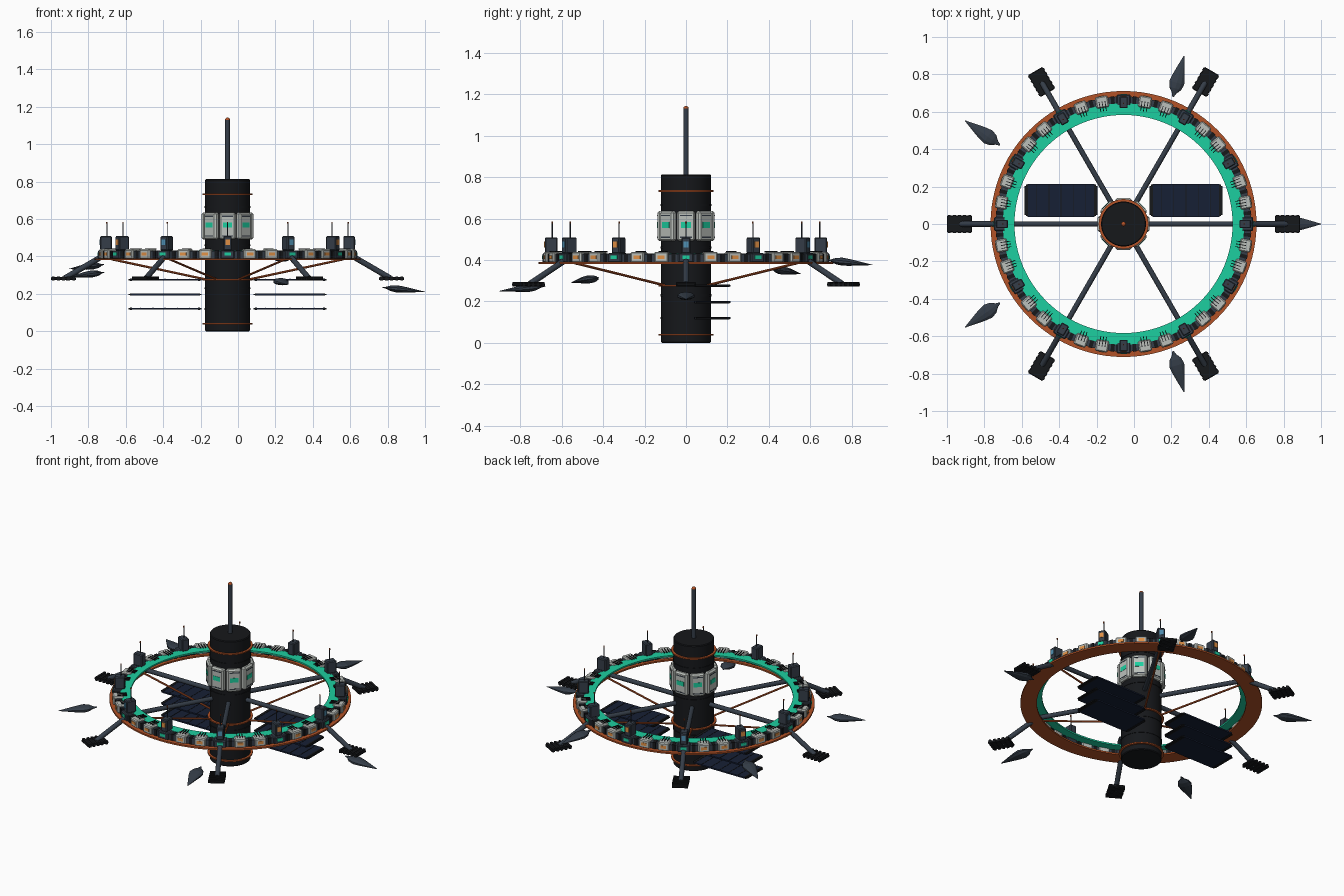
import bpy, bmesh, math
from mathutils import Matrix, Vector

if "Cube" in bpy.data.objects:
    bpy.data.objects.remove(bpy.data.objects["Cube"])

CX = -0.056  # hub axis
COL = {
    "black": (0.008, 0.009, 0.011), "slate": (0.035, 0.047, 0.065),
    "white": (0.50, 0.53, 0.50), "green": (0.012, 0.62, 0.35),
    "orange": (0.45, 0.085, 0.02), "navy": (0.008, 0.014, 0.035),
    "blue": (0.08, 0.28, 0.45), "amber": (0.75, 0.28, 0.06),
}
MATS = {}
for k, c in COL.items():
    MATS[k] = bpy.data.materials.new(k)
    MATS[k].diffuse_color = (*c, 1)
parts = {}


def part(name, mat):
    if name not in parts:
        parts[name] = (bmesh.new(), mat)
    return parts[name][0]


def polar(r, deg, z):
    a = math.radians(deg)
    return Vector((CX + r * math.cos(a), r * math.sin(a), z))


def box(name, mat, loc, dims, deg=0, bevel=0):
    bm = part(name, mat)
    m = Matrix.Translation(loc) @ Matrix.Rotation(math.radians(deg), 4, 'Z') @ Matrix.Diagonal((*dims, 1))
    vs = bmesh.ops.create_cube(bm, size=1, matrix=m)["verts"]
    if bevel:
        es = list({e for v in vs for e in v.link_edges})
        bmesh.ops.bevel(bm, geom=es, offset=bevel, segments=1, affect='EDGES', profile=0.5)


def pbox(name, mat, r, deg, z, dims, bevel=0):
    box(name, mat, polar(r, deg, z), dims, deg, bevel)


def rod(name, mat, a, b, r, r2=None, n=12):
    a, b = Vector(a), Vector(b)
    d = b - a
    m = Matrix.Translation((a + b) / 2) @ d.to_track_quat('Z', 'Y').to_matrix().to_4x4()
    bmesh.ops.create_cone(part(name, mat), cap_ends=True, segments=n, radius1=r,
                          radius2=r if r2 is None else r2, depth=d.length, matrix=m)


def lathe(name, mat, profile, n, closed=False, m=None):
    """Revolve (radius, z) points about the z axis."""
    bm = part(name, mat)
    m = m or Matrix.Translation((CX, 0, 0))
    rings = [[bm.verts.new(m @ Vector((r * math.cos(2 * math.pi * i / n), r * math.sin(2 * math.pi * i / n), z)))
              for i in range(n)] for r, z in profile]
    pairs = list(zip(rings, rings[1:] + rings[:1])) if closed else list(zip(rings, rings[1:]))
    for p, q in pairs:
        for i in range(n):
            j = (i + 1) % n
            bm.faces.new((p[i], p[j], q[j], q[i]))
    if not closed:
        bm.faces.new(rings[0])
        bm.faces.new(rings[-1])


def annulus(name, mat, r0, r1, z0, z1, n=96):
    lathe(name, mat, [(r0, z0), (r1, z0), (r1, z1), (r0, z1)], n, True)


# central hub, bands and mast
lathe("hub", "black", [(0.116, 0), (0.12, 0.005), (0.12, 0.808), (0.116, 0.813)], 48)
for z in (0.04, 0.275, 0.733):
    annulus("hub_bands", "orange", 0.117, 0.133, z - 0.004, z + 0.004, 48)
for z in (0.12, 0.23, 0.46, 0.665):
    annulus("hub_seams", "black", 0.117, 0.123, z - 0.005, z + 0.005, 48)
rod("mast", "slate", (CX, 0, 0.81), (CX, 0, 1.13), 0.013)
bmesh.ops.create_uvsphere(part("mast_tip", "orange"), u_segments=12, v_segments=8, radius=0.013,
                          matrix=Matrix.Translation((CX, 0, 1.13)))

# habitat modules around the hub
for k in range(8):
    a = 45 * k
    pbox("hub_modules", "white", 0.121, a, 0.563, (0.034, 0.088, 0.145), 0.009)
    pbox("hub_module_windows", "green", 0.137, a, 0.568, (0.006, 0.05, 0.028))
    for z in (0.51, 0.615):
        pbox("hub_module_trim", "slate", 0.137, a, z, (0.005, 0.06, 0.006))

# ring: base plate, segmented body and lit deck
annulus("ring_base", "orange", 0.615, 0.711, 0.38, 0.39)
annulus("ring_body", "slate", 0.64, 0.682, 0.388, 0.428)
annulus("ring_deck", "green", 0.583, 0.645, 0.422, 0.432)

# ring modules and towers
for k in range(36):
    a = 10 * k
    if k % 3:
        pbox("ring_modules", "white", 0.662, a, 0.413, (0.062, 0.068, 0.052), 0.006)
        pbox("ring_module_windows", "amber", 0.693, a, 0.413, (0.005, 0.035, 0.018))
        for t in (-1.4, 0, 1.4):
            pbox("ring_module_pipes", "black", 0.638, a + t, 0.44, (0.055, 0.004, 0.006))
    else:
        pbox("ring_joints", "slate", 0.662, a, 0.41, (0.06, 0.075, 0.046), 0.005)
        pbox("ring_joint_windows", "green", 0.693, a, 0.413, (0.005, 0.035, 0.018))
        pbox("towers", "slate", 0.65, a, 0.47, (0.062, 0.045, 0.078), 0.005)
        warm = k % 6 == 3
        pbox("tower_windows_warm" if warm else "tower_windows_cool", "amber" if warm else "blue",
             0.682, a, 0.475, (0.005, 0.024, 0.03))
        p = polar(0.645, a, 0.5)
        rod("antennas", "slate", p, p + Vector((0, 0, 0.08)), 0.0028, n=6)
        rod("antenna_tips", "orange", p + Vector((0, 0, 0.075)), p + Vector((0, 0, 0.085)), 0.004, n=6)
    pbox("ring_connectors", "black", 0.66, a + 5, 0.41, (0.05, 0.02, 0.042))

# spokes, braces, legs and landing pads
for k in range(6):
    a = 60 * k
    rod("spokes", "slate", polar(0.1, a, 0.41), polar(0.65, a, 0.41), 0.014)
    rod("braces", "orange", polar(0.115, a, 0.277), polar(0.62, a, 0.385), 0.006, n=8)
    rod("legs", "slate", polar(0.64, a, 0.418), polar(0.87, a, 0.284), 0.015)
    pbox("pads", "black", 0.877, a, 0.281, (0.135, 0.09, 0.016), 0.004)
    for t in range(-2, 3):
        pbox("pad_treads", "black", 0.877 + 0.027 * t, a, 0.282, (0.014, 0.096, 0.022))

# solar panels: three layers each side of the hub
for s in (-1, 1):
    for z in (0.12, 0.197, 0.276):
        cx, cy = CX + s * 0.334, 0.126
        box("panels", "navy", (cx, cy, z), (0.36, 0.177, 0.009))
        box("panel_frames", "black", (cx, cy, z), (0.392, 0.155, 0.007))
        for i in range(-2, 3):
            box("panel_ribs", "orange" if i % 2 else "black", (cx + i * 0.065, cy, z + 0.001), (0.004, 0.172, 0.010))
        for e in (-1, 1):
            box("panel_ends", "black", (cx + e * 0.182, cy, z), (0.012, 0.168, 0.012))

# teardrop drones floating around the ring, tips pointing outward
drone_profile = [(0.004, -0.11), (0.012, -0.09), (0.034, -0.065), (0.043, -0.035), (0.036, 0.0),
                 (0.024, 0.04), (0.013, 0.075), (0.002, 0.11)]
for x, y, z, a in [(0.885, 0, 0.223, 0), (0.238, 0.789, 0.388, 75), (-0.81, 0.487, 0.345, 145),
                   (-0.81, -0.487, 0.303, 215), (0.238, -0.789, 0.262, 285)]:
    m = (Matrix.Translation((x, y, z)) @ Matrix.Rotation(math.radians(a), 4, 'Z')
         @ Matrix.Rotation(math.radians(96), 4, 'Y') @ Matrix.Diagonal((0.45, 1, 1.04, 1)))
    lathe("drones", "slate", drone_profile, 10, m=m)

# turn every part into an object
SMOOTH = {"hub", "hub_bands", "hub_seams", "mast", "mast_tip", "ring_base", "ring_body", "ring_deck",
          "spokes", "braces", "legs"}
for name, (bm, mat) in parts.items():
    bmesh.ops.recalc_face_normals(bm, faces=bm.faces)
    me = bpy.data.meshes.new(name)
    bm.to_mesh(me)
    bm.free()
    me.materials.append(MATS[mat])
    ob = bpy.data.objects.new(name, me)
    bpy.context.collection.objects.link(ob)
    if name in SMOOTH:
        bpy.ops.object.select_all(action='DESELECT')
        ob.select_set(True)
        bpy.context.view_layer.objects.active = ob
        bpy.ops.object.shade_smooth_by_angle(angle=math.radians(35))

for m in bpy.data.materials:
    if m.users and not m.is_grease_pencil:
        m.use_nodes = True
        m.node_tree.nodes["Principled BSDF"].inputs["Base Color"].default_value = m.diffuse_color
